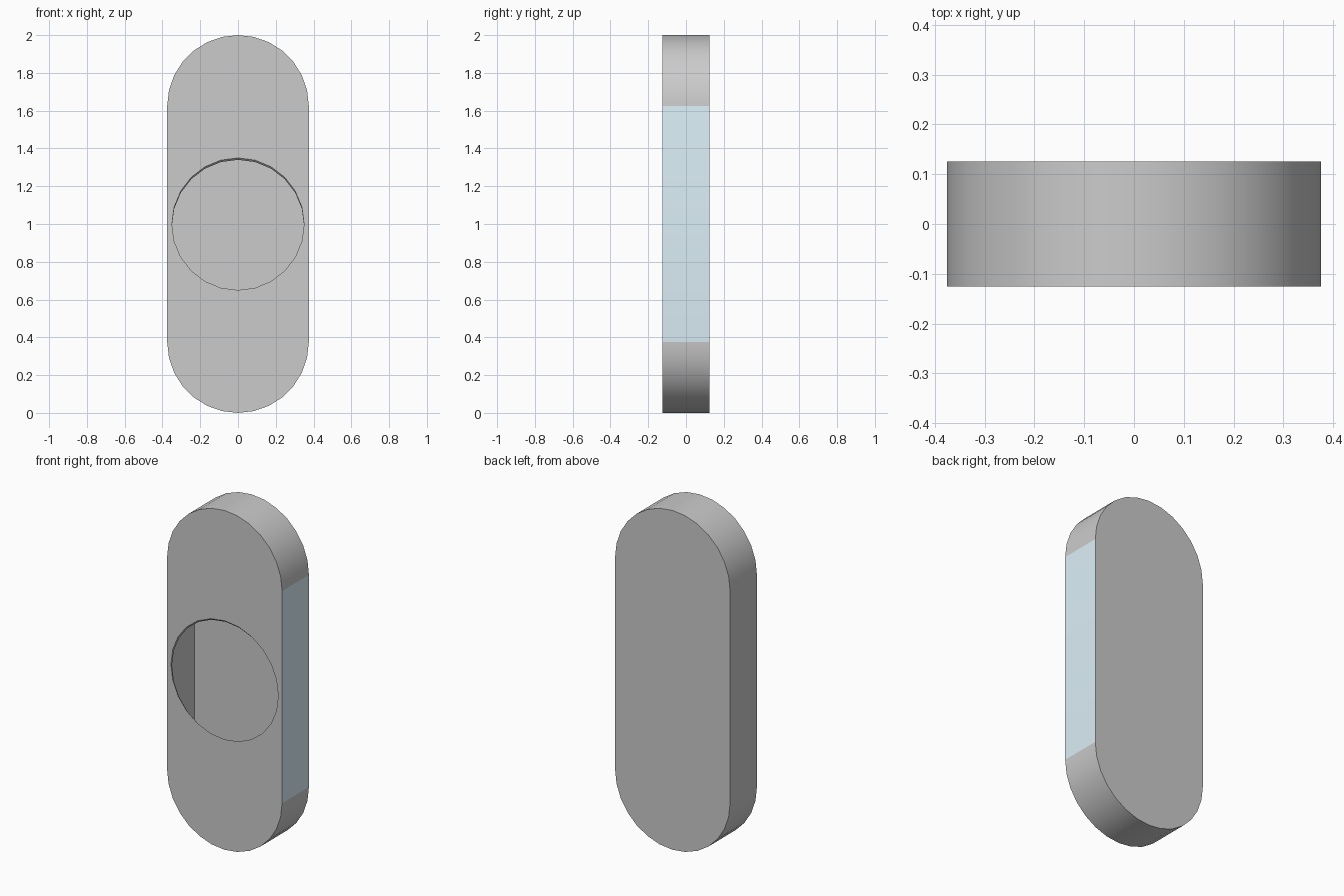
import bpy, bmesh
from math import sin, cos, pi

if "Cube" in bpy.data.objects:
    bpy.data.objects.remove(bpy.data.objects["Cube"])

R, HALF_D, WALL, HOLE_R, CZ, ARM = 0.375, 0.125, 0.01, 0.35, 1.0, 0.625
CAP, SIDES = 14, 24


def stadium(r):
    # upright pill outline, counter-clockwise seen from the front
    pts = [(r * cos(pi * i / CAP), CZ + ARM + r * sin(pi * i / CAP)) for i in range(CAP + 1)]
    return pts + [(-x, 2 * CZ - z) for x, z in pts]


def circle(r, cz):
    return [(r * cos(2 * pi * i / SIDES), cz + r * sin(2 * pi * i / SIDES)) for i in range(SIDES)]


bm = bmesh.new()


def ring(pts, y):
    return [bm.verts.new((x, y, z)) for x, z in pts]


def bridge(a, b, flip=False):
    faces = []
    for i in range(len(a)):
        j = (i + 1) % len(a)
        q = [a[i], b[i], b[j], a[j]]
        faces.append(bm.faces.new(q[::-1] if flip else q))
    return faces


def holed_face(outer, hole, ny):
    edges = []
    for loop in (outer, hole):
        for i in range(len(loop)):
            pair = (loop[i], loop[(i + 1) % len(loop)])
            edges.append(bm.edges.get(pair) or bm.edges.new(pair))
    res = bmesh.ops.triangle_fill(bm, edges=edges, use_beauty=True, normal=(0, ny, 0))
    for f in res["geom"]:
        if isinstance(f, bmesh.types.BMFace):
            f.normal_update()
            if f.normal.y * ny < 0:
                f.normal_flip()


# outer skin
of, ob = ring(stadium(R), -HALF_D), ring(stadium(R), HALF_D)
walls = bridge(of, ob)
bm.faces.new(ob[::-1])

# inner skin
y_in = HALF_D - WALL
nf, nb = ring(stadium(R - WALL), -y_in), ring(stadium(R - WALL), y_in)
bridge(nf, nb, True)
bm.faces.new(nb)

# round front opening with a thin lip
hf, hb = ring(circle(HOLE_R, CZ), -HALF_D), ring(circle(HOLE_R, CZ - WALL), -y_in)
bridge(hf, hb, True)
holed_face(of, hf, -1)
holed_face(nf, hb, 1)

# tinted straight right side
walls[-1].material_index = 1

bmesh.ops.recalc_face_normals(bm, faces=bm.faces)
mesh = bpy.data.meshes.new("hollow_capsule_shell")
bm.to_mesh(mesh)
bm.free()

body = bpy.data.materials.new("plain_grey")
body.diffuse_color = (0.8, 0.8, 0.8, 1)
body.use_nodes = True
body.node_tree.nodes["Principled BSDF"].inputs["Base Color"].default_value = body.diffuse_color
tint = bpy.data.materials.new("pale_blue")
tint.diffuse_color = (0.72, 0.87, 0.94, 1)
tint.use_nodes = True
tint.node_tree.nodes["Principled BSDF"].inputs["Base Color"].default_value = tint.diffuse_color
mesh.materials.append(body)
mesh.materials.append(tint)

shell = bpy.data.objects.new("hollow_capsule_shell", mesh)
bpy.context.collection.objects.link(shell)
bpy.context.view_layer.objects.active = shell
shell.select_set(True)
bpy.ops.object.shade_smooth_by_angle(angle=pi / 6)
